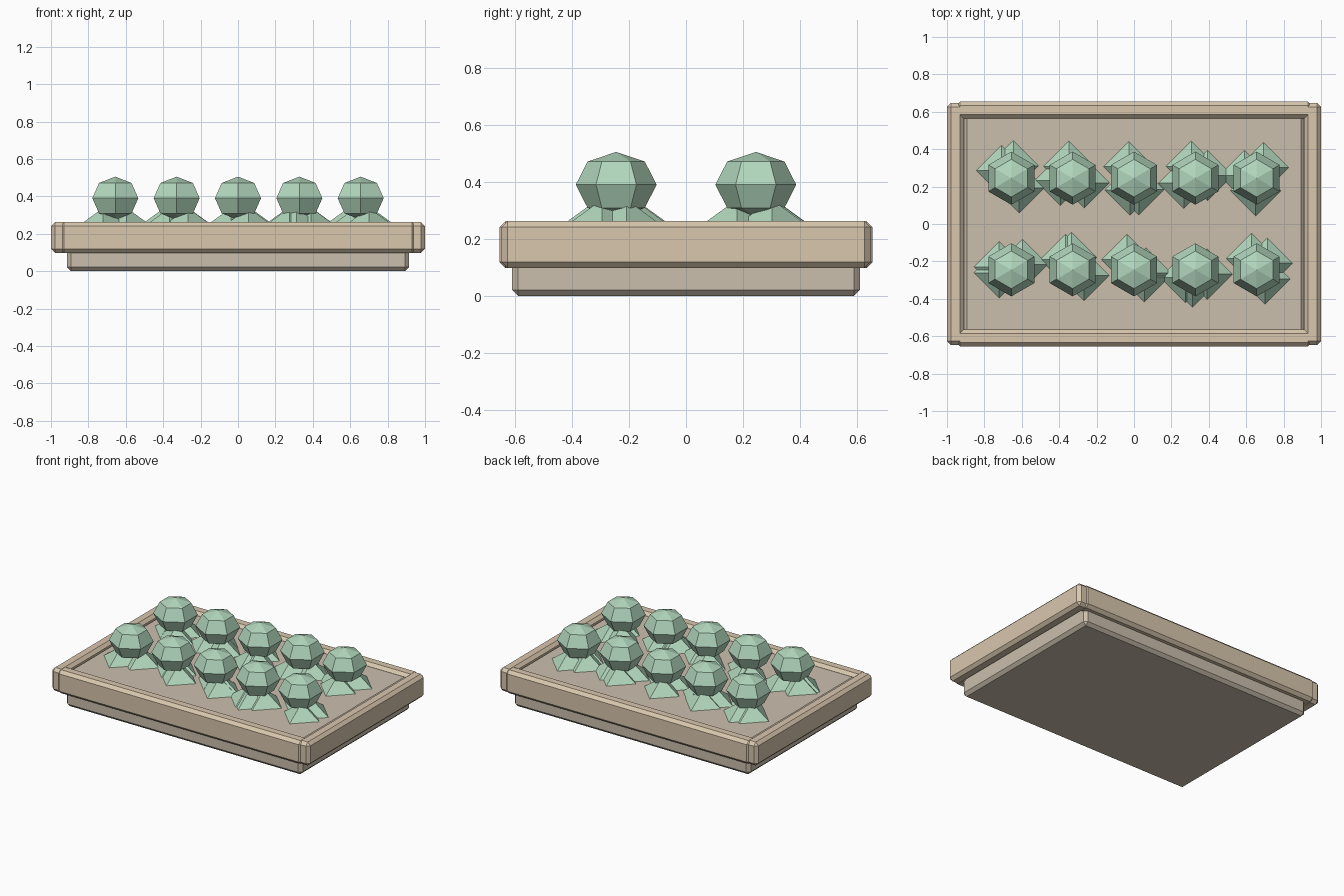
import bpy, bmesh
from math import radians, cos, sin
from mathutils import Matrix, Vector

if "Cube" in bpy.data.objects:
    bpy.data.objects.remove(bpy.data.objects["Cube"])


def material(name, color):
    m = bpy.data.materials.new(name)
    m.diffuse_color = (*color, 1)
    m.use_nodes = True
    m.node_tree.nodes["Principled BSDF"].inputs["Base Color"].default_value = m.diffuse_color
    return m


WOOD = material("wood", (0.69, 0.57, 0.42))
SOIL = material("soil", (0.60, 0.52, 0.42))
GREEN = material("green", (0.44, 0.67, 0.50))


def finish(name, bm, mat):
    me = bpy.data.meshes.new(name)
    bm.to_mesh(me)
    bm.free()
    me.materials.append(mat)
    ob = bpy.data.objects.new(name, me)
    bpy.context.collection.objects.link(ob)
    return ob


def box(name, lo, hi, mat, bevel=0.021):
    lo, hi = Vector(lo), Vector(hi)
    bm = bmesh.new()
    bmesh.ops.create_cube(bm, size=1, matrix=Matrix.Translation((lo + hi) / 2)
                          @ Matrix.Diagonal((*(hi - lo), 1)))
    bmesh.ops.bevel(bm, geom=bm.edges[:], offset=bevel, segments=1,
                    profile=0.5, affect='EDGES')
    return finish(name, bm, mat)


# Soil bed and the four frame boards
box("soil_bed", (-0.915, -0.61, 0), (0.915, 0.61, 0.24), SOIL)
for side, s in (("front", -1), ("back", 1)):
    a, b = sorted((s * 0.565, s * 0.655))
    box(side + "_board", (-0.95, a, 0.098), (0.95, b, 0.262), WOOD)
for side, s in (("left", -1), ("right", 1)):
    a, b = sorted((s * 0.91, s * 1.0))
    box(side + "_board", (a, -0.647, 0.098), (b, 0.647, 0.262), WOOD)

# Directions of the three leaves around each head, front row then back row
LEAVES = [
    [(166, 194, 25), (95, 124, -27), (125, -34, -15), (-103, -20, 218), (114, 32, -48)],
    [(81, 142, -51), (108, 190, -22), (114, -108, -67), (108, 203, 12), (57, 168, -95)],
]

for row, y in enumerate((-0.245, 0.245)):
    for col in range(5):
        x = (col - 2) * 0.328
        tag = f"_{row + 1}_{col + 1}"
        # Faceted round head
        bm = bmesh.new()
        bmesh.ops.create_uvsphere(bm, u_segments=6, v_segments=4, radius=0.142,
                                  matrix=Matrix.Translation((x, y, 0.39))
                                  @ Matrix.Diagonal((1, 1, 0.81, 1)))
        finish("head" + tag, bm, GREEN)
        # Low four-sided leaves spreading over the soil
        bm = bmesh.new()
        for ang in LEAVES[row][col]:
            t = radians(ang)
            pos = (x + 0.067 * cos(t), y + 0.067 * sin(t), 0.28)
            bmesh.ops.create_cone(bm, cap_ends=True, segments=4, radius1=0.142,
                                  radius2=0.018, depth=0.09,
                                  matrix=Matrix.Translation(pos))
        finish("leaves" + tag, bm, GREEN)
